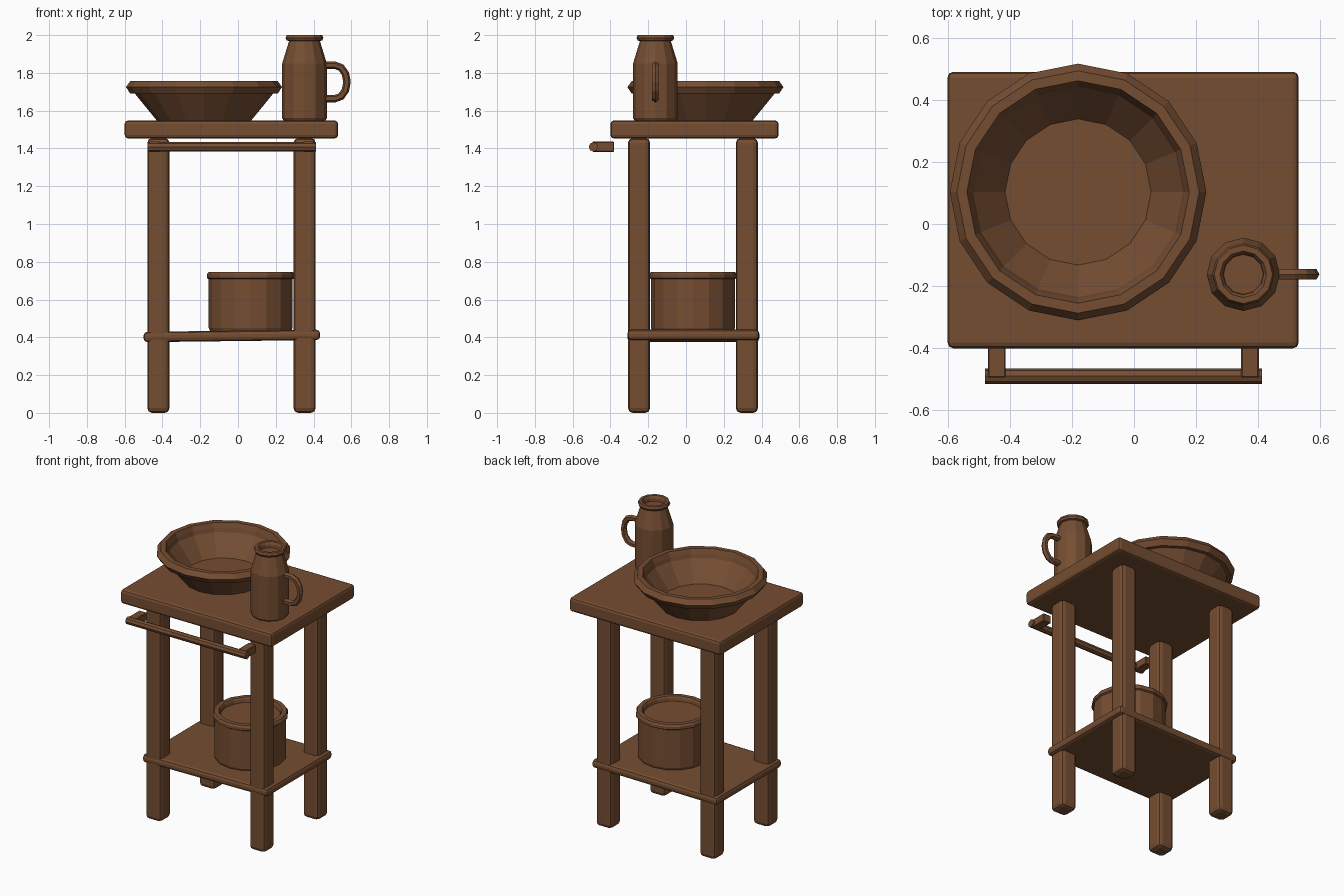
import bpy
from math import sin, cos, pi, radians
from mathutils import Vector

cube = bpy.data.objects.get("Cube")
if cube:
    bpy.data.objects.remove(cube, do_unlink=True)

wood = bpy.data.materials.new("dark brown wood")
wood.use_nodes = True
BROWN = (0.18, 0.075, 0.032, 1)
wood.diffuse_color = BROWN
wood.node_tree.nodes["Principled BSDF"].inputs["Base Color"].default_value = BROWN


def make(name, verts, faces):
    mesh = bpy.data.meshes.new(name)
    mesh.from_pydata(verts, [], faces)
    mesh.materials.append(wood)
    obj = bpy.data.objects.new(name, mesh)
    bpy.context.collection.objects.link(obj)
    return obj


def box(name, low, high, bevel, segments=2):
    """Bevelled block between two opposite corners."""
    low, high = Vector(low), Vector(high)
    bpy.ops.mesh.primitive_cube_add(size=1, location=(low + high) / 2)
    obj = bpy.context.object
    obj.name = name
    obj.scale = high - low
    bpy.ops.object.transform_apply(location=False, rotation=False, scale=True)
    obj.data.materials.append(wood)
    mod = obj.modifiers.new("Rounded edges", "BEVEL")
    mod.width, mod.segments = bevel, segments
    return obj


def lathe(name, centre, profile, sides):
    """Spin a (radius, height) profile, listed from outer base to inner floor."""
    verts, faces = [], []
    for r, z in profile:
        for i in range(sides):
            a = pi / 2 + 2 * pi * i / sides
            verts.append((r * cos(a), r * sin(a), z))
    for j in range(len(profile) - 1):
        for i in range(sides):
            k = (i + 1) % sides
            faces.append((j * sides + i, j * sides + k,
                          (j + 1) * sides + k, (j + 1) * sides + i))
    last = (len(profile) - 1) * sides
    faces.append(tuple(reversed(range(sides))))
    faces.append(tuple(range(last, last + sides)))
    obj = make(name, verts, faces)
    obj.location = centre
    return obj


def tube(name, path, radius, sides, across):
    """Tube along a path lying in a plane whose normal is across."""
    pts = [Vector(p) for p in path]
    across = Vector(across)
    verts, faces = [], []
    for i, p in enumerate(pts):
        along = (pts[min(i + 1, len(pts) - 1)] - pts[max(i - 1, 0)]).normalized()
        side = along.cross(across)
        for s in range(sides):
            a = 2 * pi * s / sides
            verts.append(p + radius * (cos(a) * side + sin(a) * across))
    for i in range(len(pts) - 1):
        for s in range(sides):
            t = (s + 1) % sides
            faces.append((i * sides + s, i * sides + t,
                          (i + 1) * sides + t, (i + 1) * sides + s))
    last = (len(pts) - 1) * sides
    faces.append(tuple(reversed(range(sides))))
    faces.append(tuple(range(last, last + sides)))
    return make(name, verts, faces)


# Stand: top board, four legs, slightly crooked shelf
box("table_top", (-0.60, -0.40, 1.453), (0.53, 0.49, 1.548), 0.018)
for side, x in (("right", -0.48), ("left", 0.294)):
    for end, y in (("front", -0.307), ("back", 0.264)):
        box(f"{end}_{side}_leg", (x, y, 0), (x + 0.117, y + 0.117, 1.455), 0.025)
shelf = box("shelf", (-0.50, -0.31, 0.38), (0.435, 0.388, 0.435), 0.02)
shelf.rotation_euler.y = radians(-0.7)

# Towel rail on two brackets
for side, x in (("right", -0.47), ("left", 0.345)):
    box(f"{side}_rail_bracket", (x, -0.495, 1.382), (x + 0.057, -0.38, 1.436), 0.004, 1)
tube("towel_rail", [(-0.48, -0.49, 1.408), (0.412, -0.49, 1.408)], 0.025, 8, (0, 0, 1))

# Wash basin with a thick rolled rim
lathe("basin", (-0.18, 0.103, 0),
      [(0.25, 1.548), (0.366, 1.69), (0.39, 1.69), (0.413, 1.725), (0.39, 1.757),
       (0.358, 1.757), (0.345, 1.725), (0.338, 1.70), (0.235, 1.572)], 16)

# Jug with shoulder, lip and handle
lathe("jug", (0.352, -0.162, 0),
      [(0.11, 1.548), (0.118, 1.56), (0.118, 1.85), (0.082, 1.968), (0.094, 1.972),
       (0.10, 1.985), (0.094, 2.0), (0.075, 2.0), (0.066, 1.985), (0.064, 1.965)], 12)
arc = [(0.515 + 0.062 * cos(a), -0.162, 1.752 + 0.088 * sin(a))
       for a in (pi / 2 - pi * i / 6 for i in range(7))]
tube("jug_handle", [(0.45, -0.162, 1.84)] + arc + [(0.45, -0.162, 1.664)],
     0.02, 6, (0, 1, 0))

# Round pot with a sunken lid, standing on the shelf
lathe("pot", (0.067, 0.037, 0),
      [(0.21, 0.42), (0.222, 0.45), (0.222, 0.708), (0.232, 0.714), (0.232, 0.732),
       (0.224, 0.745), (0.195, 0.745), (0.188, 0.735), (0.184, 0.715)], 16)
